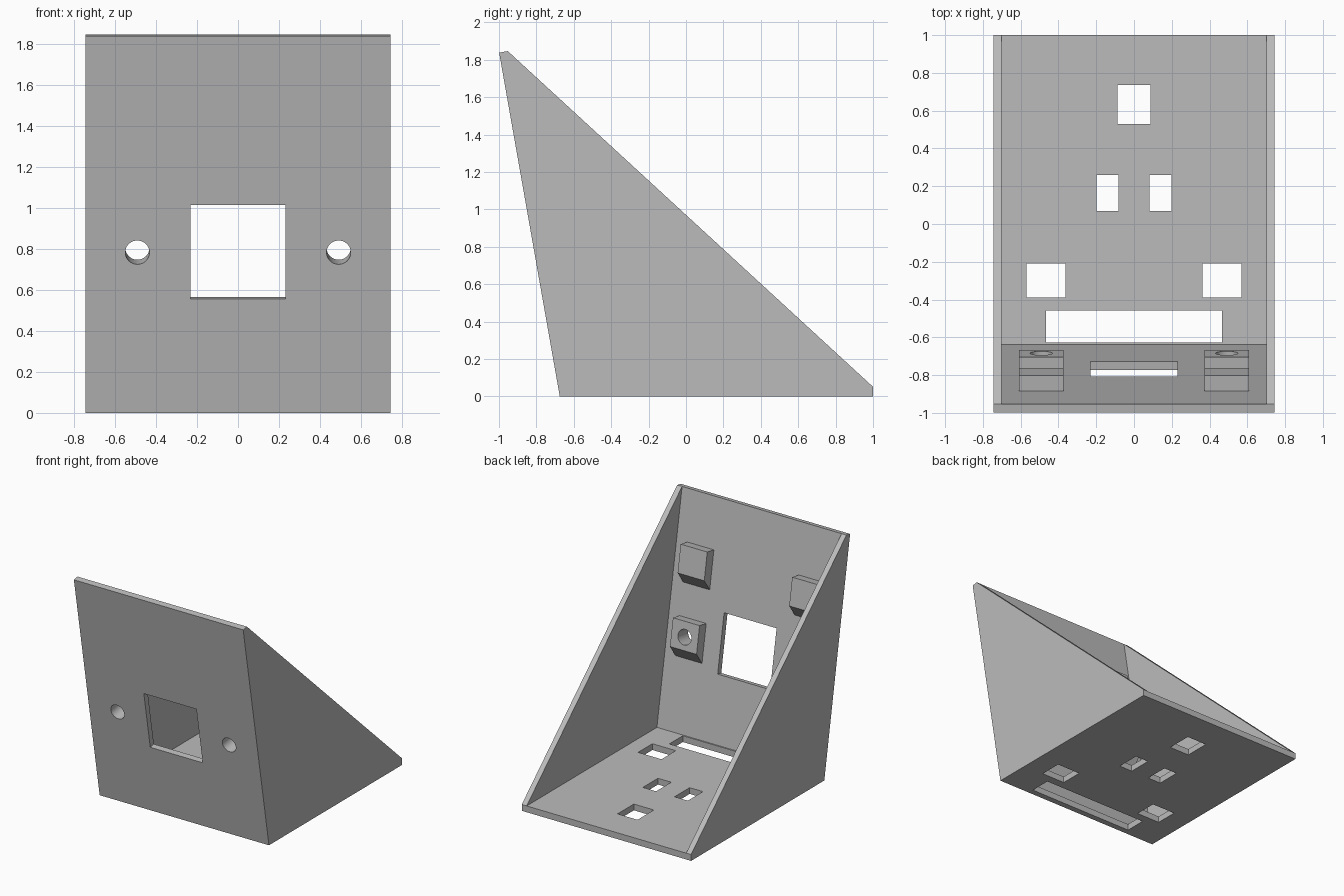
import bpy, bmesh, math
from mathutils import Matrix

default = bpy.data.objects.get("Cube")
if default:
    bpy.data.objects.remove(default, do_unlink=True)

# Single plastic colour
grey = bpy.data.materials.new("plain_grey")
grey.use_nodes = True
colour = (0.5, 0.5, 0.5, 1)
grey.diffuse_color = colour
bsdf = next(n for n in grey.node_tree.nodes if n.type == 'BSDF_PRINCIPLED')
bsdf.inputs["Base Color"].default_value = colour

HALF_W, WALL, BASE, PLATE = 0.745, 0.043, 0.05, 0.046
FOOT_Y, HEIGHT = -0.675, 1.866
# Leaning plate frame: y is the depth into the plate, z runs up along it
LEAN = Matrix.Translation((0, FOOT_Y, 0)) @ Matrix.Rotation(math.radians(10), 4, 'X')


def finish(name, bm, matrix):
    bm.transform(matrix)
    bmesh.ops.recalc_face_normals(bm, faces=bm.faces)
    mesh = bpy.data.meshes.new(name)
    bm.to_mesh(mesh)
    bm.free()
    mesh.materials.append(grey)
    obj = bpy.data.objects.new(name, mesh)
    bpy.context.collection.objects.link(obj)
    return obj


def prism(name, profile, x0, x1, matrix=Matrix()):
    """Extrude a (y, z) profile from x0 to x1."""
    bm = bmesh.new()
    face = bm.faces.new([bm.verts.new((x0, y, z)) for y, z in profile])
    ext = bmesh.ops.extrude_face_region(bm, geom=[face])
    moved = [v for v in ext["geom"] if isinstance(v, bmesh.types.BMVert)]
    bmesh.ops.translate(bm, verts=moved, vec=(x1 - x0, 0, 0))
    return finish(name, bm, matrix)


def box(name, x0, x1, y0, y1, z0, z1, matrix=Matrix()):
    return prism(name, [(y0, z0), (y1, z0), (y1, z1), (y0, z1)], x0, x1, matrix)


def drill(name, x, s):
    bm = bmesh.new()
    bmesh.ops.create_cone(bm, cap_ends=True, segments=48, radius1=0.059,
                          radius2=0.059, depth=0.6)
    place = Matrix.Translation((x, 0.05, s)) @ Matrix.Rotation(math.pi / 2, 4, 'X')
    return finish(name, bm, LEAN @ place)


def combine(target, tool, operation):
    tool.hide_render = True
    mod = target.modifiers.new(operation.lower(), 'BOOLEAN')
    mod.operation, mod.solver, mod.object = operation, 'EXACT', tool
    bpy.context.view_layer.objects.active = target
    bpy.ops.object.modifier_apply(modifier=mod.name)
    bpy.data.objects.remove(tool, do_unlink=True)


def on_plate(depth, s):
    p = LEAN @ Matrix.Translation((0, depth, s))
    return p.translation.y, p.translation.z


# Wedge body with triangular side walls
bracket = prism("wedge_bracket",
                [(FOOT_Y, 0), (1, 0), (1, BASE + 0.001),
                 on_plate(PLATE + 0.001, HEIGHT), on_plate(0, HEIGHT)],
                -HALF_W, HALF_W)

# Hollow between the walls, above the base and behind the front plate
slope = math.tan(math.radians(10))
corner = FOOT_Y + PLATE / math.cos(math.radians(10)) - BASE * slope
pocket = prism("pocket_cutter",
               [(corner, BASE), (1.5, BASE), (1.5, 2.5),
                (corner - (2.5 - BASE) * slope, 2.5)],
               WALL - HALF_W, HALF_W - WALL)
combine(bracket, pocket, 'DIFFERENCE')

# Screw bosses with a sloped underside, each drilled through the plate
for side in (-1, 1):
    for s in (0.795, 1.352):
        x = side * 0.491
        boss = prism("screw_boss",
                     [(0.02, s + 0.1175), (0.131, s + 0.1175),
                      (0.131, s - 0.1), (0.02, s - 0.211)],
                     x - 0.117, x + 0.117, LEAN)
        combine(bracket, boss, 'UNION')
        combine(bracket, drill("screw_hole_cutter", x, s), 'DIFFERENCE')

# Square window in the front plate
combine(bracket, box("window_cutter", -0.231, 0.231, -0.1, 0.2, 0.565, 1.03, LEAN),
        'DIFFERENCE')

# Openings in the base: (x0, x1, y0, y1)
openings = [(-0.088, 0.088, 0.53, 0.735), (-0.467, 0.467, -0.627, -0.457)]
for x0, x1, y0, y1 in [(0.081, 0.198, 0.07, 0.26), (0.363, 0.569, -0.39, -0.21)]:
    openings += [(x0, x1, y0, y1), (-x1, -x0, y0, y1)]
for x0, x1, y0, y1 in openings:
    combine(bracket, box("base_opening_cutter", x0, x1, y0, y1, -0.1, 0.1), 'DIFFERENCE')

# Smooth hole walls, sharp edges elsewhere
bpy.ops.object.select_all(action='DESELECT')
bracket.select_set(True)
bpy.context.view_layer.objects.active = bracket
bpy.ops.object.shade_smooth_by_angle(angle=math.radians(30))
